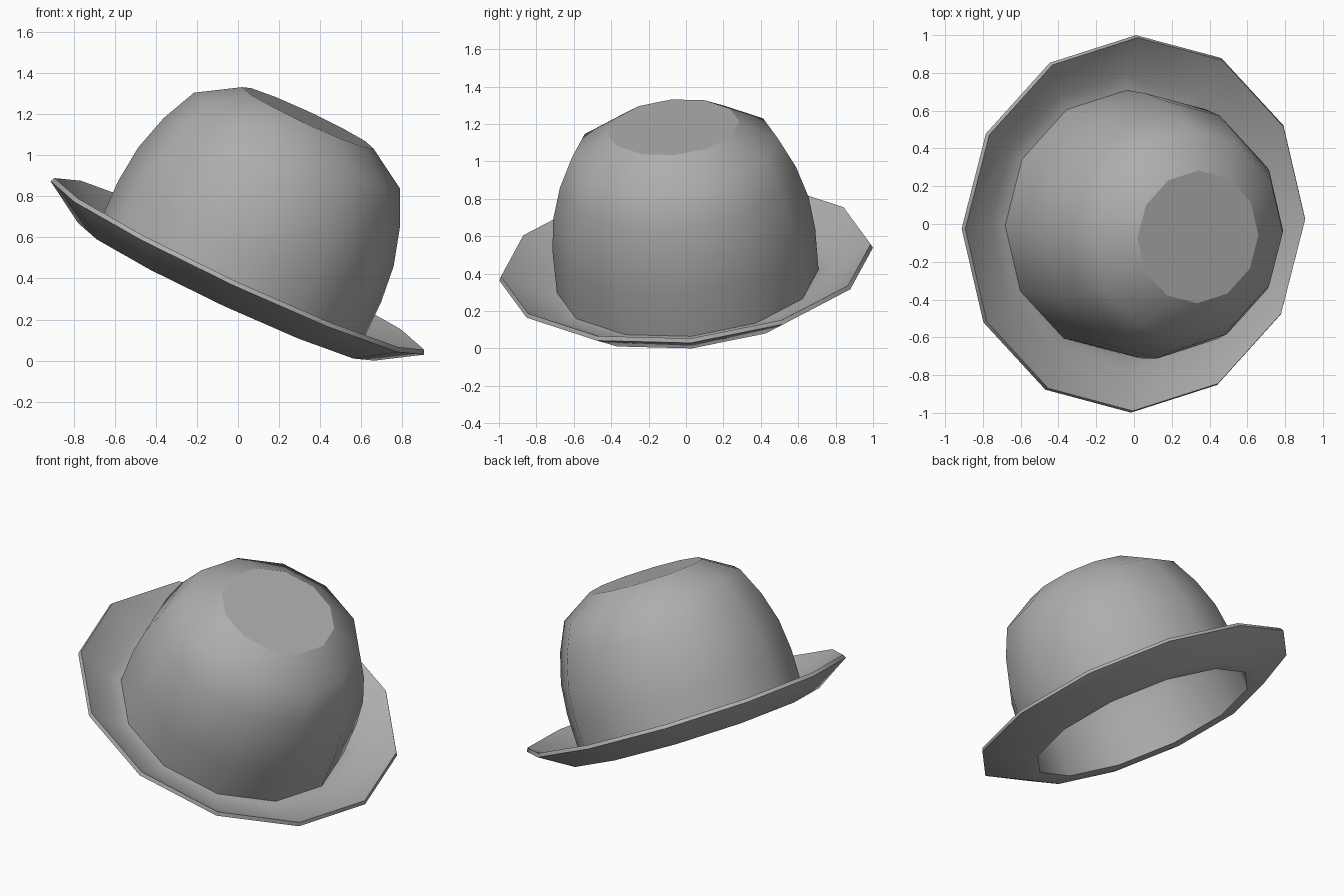
import bpy, bmesh, math
from mathutils import Vector

if "Cube" in bpy.data.objects:
    bpy.data.objects.remove(bpy.data.objects["Cube"])

SIDES = 12
# outer profile (radius, height): flat crown top -> crown wall -> brim top -> rim
outer = [(.353, .803), (.553, .68), (.634, .505), (.686, .322), (.705, .135),
         (.702, -.108), (.787, -.108), (.992, .015)]
# underside: rim -> brim bottom -> opening -> inside of crown
inner = [(1.003, -.007), (.795, -.136), (.69, -.136), (.68, .13), (.662, .314),
         (.612, .49), (.535, .657), (.345, .775)]
sharp_rings = {0, 5, 7, 8, 10, 15}

# tilted hat frame: u, v span the brim plane, n is the crown axis
n = Vector((.4216, -.0848, .9033)).normalized()
u = Vector((.907, .025, -.421))
u = (u - n * u.dot(n)).normalized()
v = n.cross(u)
centre = Vector((0, 0, .46))

# lathe the hat shell
bm = bmesh.new()
rings = []
for r, h in outer + inner:
    ring = []
    for i in range(SIDES):
        a = 2 * math.pi * i / SIDES
        ring.append(bm.verts.new(centre + u * (r * math.cos(a)) + v * (r * math.sin(a)) + n * h))
    rings.append(ring)
for lower, upper in zip(rings, rings[1:]):
    for i in range(SIDES):
        j = (i + 1) % SIDES
        bm.faces.new((lower[i], upper[i], upper[j], lower[j])).smooth = True

# flat crown top, outside and inside
bm.faces.new(rings[0])
bm.faces.new(rings[-1][::-1])

# keep crown top, brim joint, rim and opening crisp
for k in sharp_rings:
    for i in range(SIDES):
        bm.edges.get((rings[k][i], rings[k][(i + 1) % SIDES])).smooth = False

# rest exactly on the ground
low = min(p.co.z for p in bm.verts)
bmesh.ops.translate(bm, verts=bm.verts, vec=(0, 0, -low))
bmesh.ops.recalc_face_normals(bm, faces=bm.faces)

mesh = bpy.data.meshes.new("bowler_hat")
bm.to_mesh(mesh)
bm.free()
hat = bpy.data.objects.new("bowler_hat", mesh)
bpy.context.collection.objects.link(hat)

# dark grey felt
felt = bpy.data.materials.new("grey_felt")
felt.diffuse_color = (.42, .42, .42, 1)
felt.use_nodes = True
felt.node_tree.nodes["Principled BSDF"].inputs["Base Color"].default_value = felt.diffuse_color
mesh.materials.append(felt)
